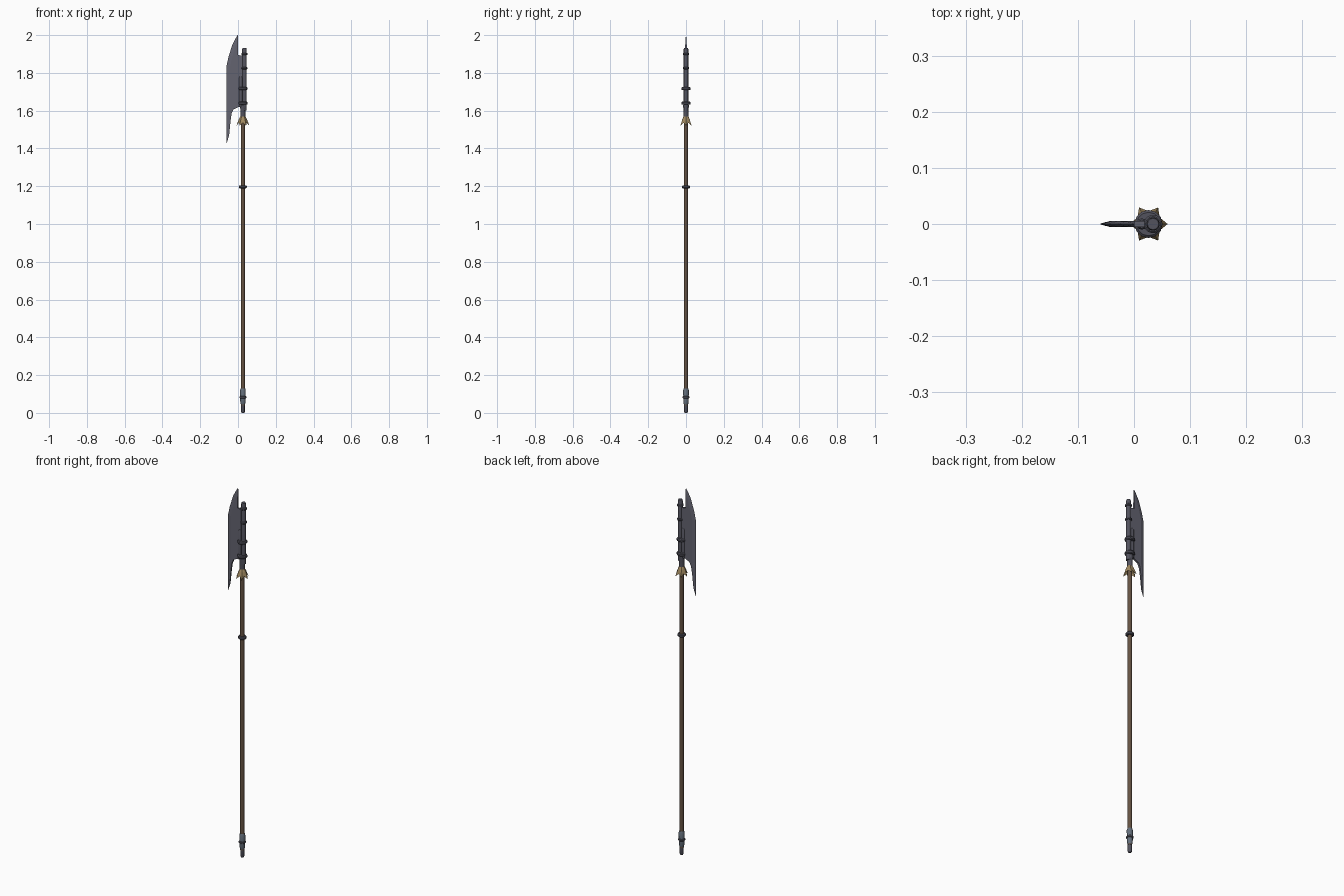
import bpy, bmesh, math

if "Cube" in bpy.data.objects:
    bpy.data.objects.remove(bpy.data.objects["Cube"])


def material(name, rgb):
    m = bpy.data.materials.new(name)
    m.diffuse_color = (*rgb, 1)
    m.use_nodes = True
    m.node_tree.nodes["Principled BSDF"].inputs["Base Color"].default_value = m.diffuse_color
    return m


STEEL = material("blade steel", (0.125, 0.125, 0.16))
IRON = material("dark iron", (0.085, 0.085, 0.11))
WOOD = material("brown wood", (0.13, 0.085, 0.055))
BRASS = material("dull brass", (0.36, 0.255, 0.12))
FERRULE = material("blue grey steel", (0.13, 0.16, 0.20))


def finish(name, bm, mat, smooth=True):
    bmesh.ops.recalc_face_normals(bm, faces=bm.faces)
    me = bpy.data.meshes.new(name)
    bm.to_mesh(me)
    bm.free()
    me.materials.append(mat)
    ob = bpy.data.objects.new(name, me)
    bpy.context.collection.objects.link(ob)
    if smooth:
        bpy.ops.object.select_all(action='DESELECT')
        ob.select_set(True)
        bpy.context.view_layer.objects.active = ob
        bpy.ops.object.shade_smooth_by_angle(angle=math.radians(35))
    return ob


def loft(name, rings, mat, cap=True, smooth=True):
    """Skin a list of equal-length point rings."""
    bm = bmesh.new()
    rows = [[bm.verts.new(p) for p in ring] for ring in rings]
    n = len(rows[0])
    for a, b in zip(rows, rows[1:]):
        for i in range(n):
            j = (i + 1) % n
            bm.faces.new((a[i], a[j], b[j], b[i]))
    if cap:
        bm.faces.new(rows[0][::-1])
        bm.faces.new(rows[-1])
    return finish(name, bm, mat, smooth)


def turned(name, cx, profile, mat, n=12):
    """Turned part from (radius, z) pairs around a vertical axis at x = cx."""
    rings = [[(cx + r * math.cos(math.tau * i / n), r * math.sin(math.tau * i / n), z)
              for i in range(n)] for r, z in profile]
    return loft(name, rings, mat)


def collar(name, cx, z, r, h, mat=IRON):
    b = h * 0.25
    turned(name, cx, [(r - b, z - h / 2), (r, z - h / 2 + b),
                      (r, z + h / 2 - b), (r - b, z + h / 2)], mat)


AX = 0.026    # shaft axis
TX = 0.034    # head tube axis

# Shaft and butt
turned("shaft", AX, [(0.011, 0.04), (0.011, 1.58)], WOOD)
turned("butt_tip", AX, [(0.007, 0.0), (0.010, 0.006), (0.010, 0.055)], IRON)
turned("butt_ferrule", AX, [(0.011, 0.045), (0.014, 0.055), (0.015, 0.12), (0.012, 0.13)], FERRULE)
collar("butt_ring", AX, 0.083, 0.018, 0.012)
collar("grip_ring", AX, 1.197, 0.021, 0.016)

# Petalled brass cup: alternating tips and valleys, with an inner wall
cup = [(0.012, 1.572, 0.012, 1.572), (0.020, 1.558, 0.018, 1.558),
       (0.027, 1.540, 0.022, 1.545), (0.034, 1.521, 0.023, 1.536),
       (0.024, 1.540, 0.020, 1.545), (0.011, 1.566, 0.011, 1.566)]
rings = []
for rt, zt, rv, zv in cup:
    ring = []
    for i in range(12):
        r, z = (rt, zt) if i % 2 == 0 else (rv, zv)
        a = math.tau * i / 12
        ring.append((AX + r * math.cos(a), r * math.sin(a), z))
    rings.append(ring)
loft("petal_cup", rings, BRASS, cap=False, smooth=False)

# Head tube, neck and socket
turned("neck", AX, [(0.013, 1.565), (0.013, 1.60), (0.015, 1.62), (0.015, 1.63)], IRON)
turned("head_tube", TX, [(0.012, 1.60), (0.012, 1.925), (0.010, 1.932)], IRON)
turned("blade_socket", 0.014, [(0.010, 1.62), (0.010, 1.775), (0.007, 1.78)], IRON)
for z in (1.64, 1.717):
    collar("socket_ring", AX, z, 0.025, 0.016)
for z in (1.825, 1.90):
    collar("tube_ring", TX, z, 0.0165, 0.012)

# Blade: stations of (z, cutting edge x, back x, half thickness)
stations = [(1.43, -0.060, -0.059, 0.0008), (1.47, -0.060, -0.047, 0.003),
            (1.55, -0.060, -0.039, 0.004), (1.585, -0.060, -0.034, 0.005),
            (1.607, -0.060, -0.024, 0.005), (1.618, -0.060, 0.000, 0.005),
            (1.622, -0.060, 0.024, 0.005), (1.84, -0.060, 0.024, 0.005),
            (1.89, -0.049, 0.024, 0.005), (1.895, -0.047, 0.001, 0.005),
            (1.95, -0.030, 0.001, 0.004), (1.975, -0.017, 0.001, 0.0025),
            (2.0, -0.002, 0.001, 0.0005)]
rings = []
for z, edge, back, t in stations:
    bevel = edge + min(0.02, (back - edge) * 0.6)
    rings.append([(edge, 0, z), (bevel, -t, z), (back, -t, z), (back, t, z), (bevel, t, z)])
loft("blade", rings, STEEL, smooth=False)
